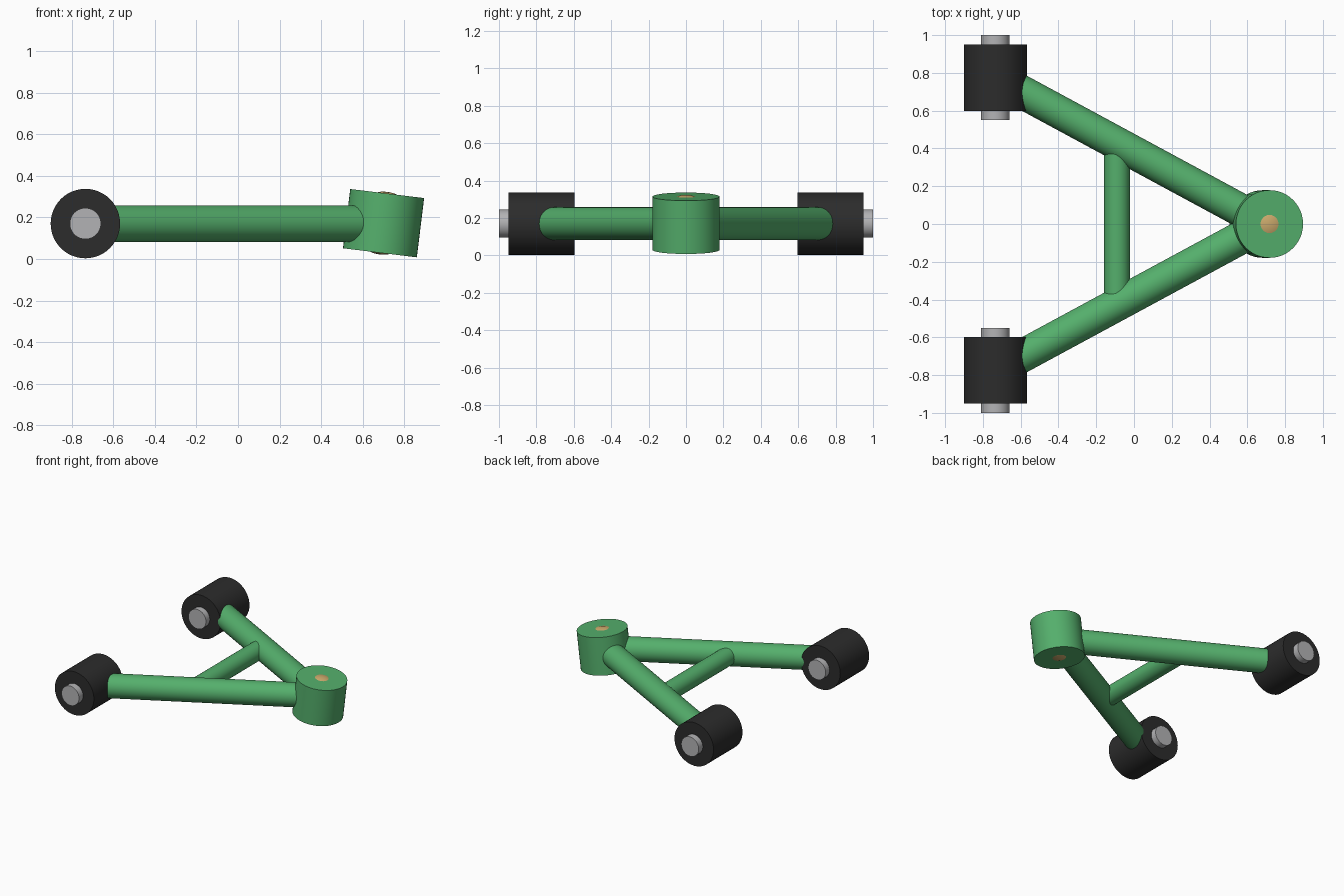
import bpy
import math
from mathutils import Vector

cube = bpy.data.objects.get("Cube")
if cube:
    bpy.data.objects.remove(cube, do_unlink=True)


def material(name, color):
    mat = bpy.data.materials.new(name)
    mat.use_nodes = True
    mat.diffuse_color = (*color, 1)
    mat.node_tree.nodes["Principled BSDF"].inputs["Base Color"].default_value = (*color, 1)
    return mat


green = material("green paint", (0.09, 0.43, 0.15))
rubber = material("black rubber", (0.025, 0.025, 0.025))
steel = material("grey steel", (0.45, 0.45, 0.46))
brass = material("brass", (0.6, 0.4, 0.15))


def finish(name, mat):
    obj = bpy.context.object
    obj.name = name
    obj.data.materials.append(mat)
    bpy.ops.object.shade_smooth_by_angle(angle=math.radians(35))
    return obj


def rod(name, start, end, radius, mat):
    """Closed cylinder running between two points."""
    start, end = Vector(start), Vector(end)
    axis = end - start
    bpy.ops.mesh.primitive_cylinder_add(
        vertices=48, radius=radius, depth=axis.length, location=(start + end) / 2,
        rotation=axis.to_track_quat("Z", "Y").to_euler())
    return finish(name, mat)


MID = 0.17           # height of the arm plane
PIVOT_X = -0.734     # bushing axis
JOINT = Vector((0.70, 0, 0.172))
TILT = math.radians(7)

# Bushings, inner sleeves and diagonal arms on both sides
for side, s in (("front", -1), ("back", 1)):
    rod(side + "_bushing", (PIVOT_X, s * 0.597, MID), (PIVOT_X, s * 0.95, MID), 0.167, rubber)
    rod(side + "_sleeve", (PIVOT_X, s * 0.55, MID), (PIVOT_X, s, MID), 0.075, steel)
    rod(side + "_arm", (PIVOT_X, s * 0.775, MID), (JOINT.x, 0, MID), 0.088, green)

# Cross brace between the arms
rod("cross_brace", (-0.09, -0.41, MID), (-0.09, 0.41, MID), 0.068, green)

# Tilted joint housing with a ball showing through each end
axis = Vector((math.sin(TILT), 0, math.cos(TILT)))
rod("joint_housing", JOINT - axis * 0.1435, JOINT + axis * 0.1435, 0.179, green)
bpy.ops.mesh.primitive_uv_sphere_add(
    segments=24, ring_count=16, radius=0.152, location=JOINT, rotation=(0, TILT, 0))
finish("joint_ball", brass)
